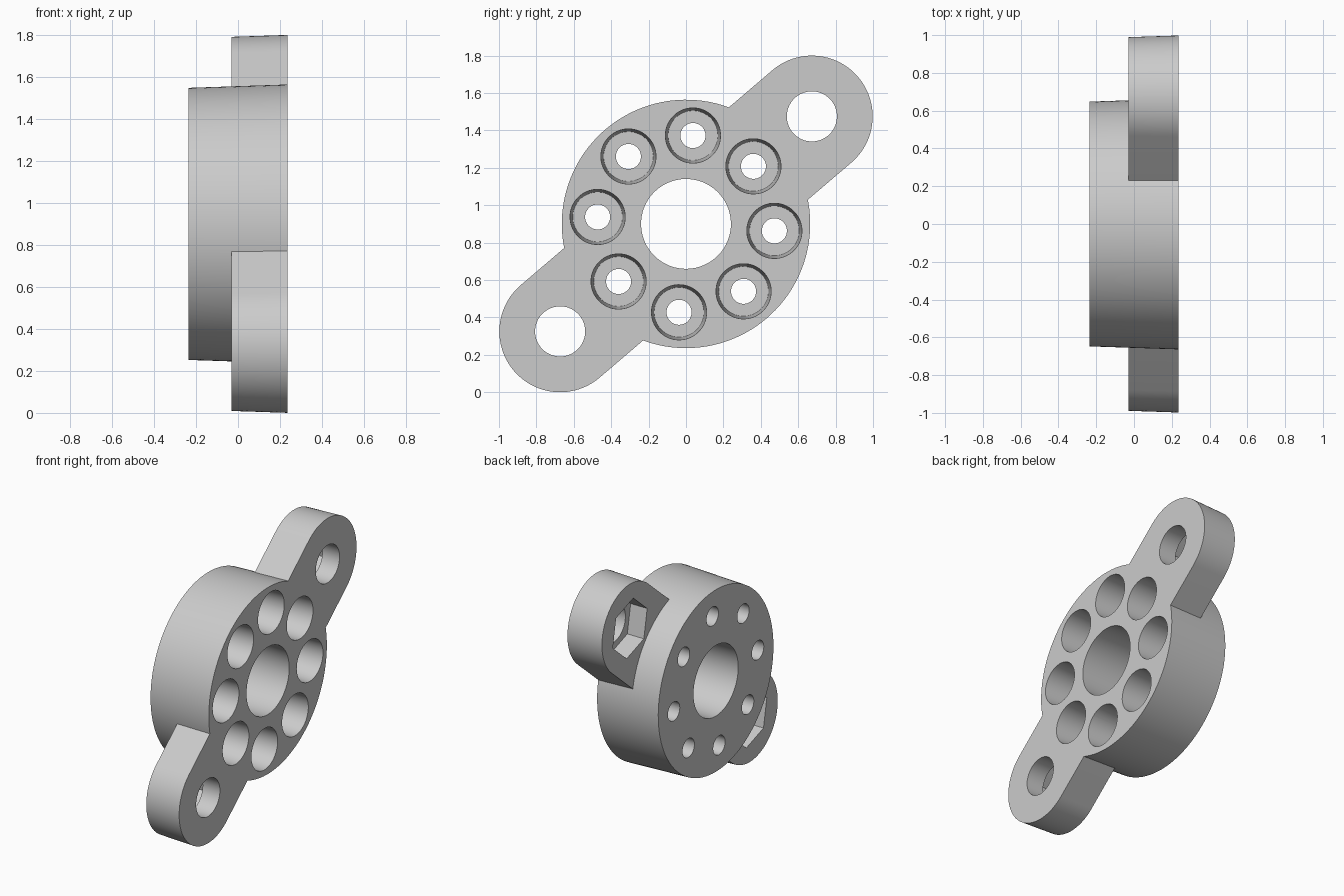
import bpy, bmesh, math

if "Cube" in bpy.data.objects:
    bpy.data.objects.remove(bpy.data.objects["Cube"])

AXIS = math.radians(40.5)    # tilt of the line through both lugs
CZ = 0.90                    # height of the flange centre
LUG = 0.885                  # lug distance from the centre
BACK, FRONT, LUG_BACK = -0.235, 0.235, -0.03

grey = bpy.data.materials.new("light grey")
grey.diffuse_color = (0.6, 0.6, 0.6, 1)
grey.use_nodes = True
grey.node_tree.nodes["Principled BSDF"].inputs["Base Color"].default_value = grey.diffuse_color


def loft(name, sections):
    """Closed solid through (x, [(y, z), ...]) sections along x."""
    bm = bmesh.new()
    rings = [[bm.verts.new((x, y, z)) for y, z in pts] for x, pts in sections]
    n = len(rings[0])
    for a, b in zip(rings, rings[1:]):
        for i in range(n):
            j = (i + 1) % n
            bm.faces.new((a[i], a[j], b[j], b[i]))
    bm.faces.new(rings[0])
    bm.faces.new(rings[-1])
    bmesh.ops.recalc_face_normals(bm, faces=bm.faces)
    me = bpy.data.meshes.new(name)
    bm.to_mesh(me)
    bm.free()
    me.materials.append(grey)
    ob = bpy.data.objects.new(name, me)
    bpy.context.collection.objects.link(ob)
    return ob


def polar(dist, ang):
    return dist * math.cos(ang), CZ + dist * math.sin(ang)


def circle(center, r, n=64):
    return [(center[0] + r * math.cos(AXIS + math.tau * i / n),
             center[1] + r * math.sin(AXIS + math.tau * i / n)) for i in range(n)]


def stadium(r, n=48):
    pts = []
    for end in (AXIS, AXIS + math.pi):
        c = polar(LUG, end)
        for i in range(n + 1):
            a = end - math.pi / 2 + math.pi * i / n
            pts.append((c[0] + r * math.cos(a), c[1] + r * math.sin(a)))
    return pts


def combine(target, tool, operation):
    mod = target.modifiers.new("combine", 'BOOLEAN')
    mod.operation, mod.solver, mod.object = operation, 'EXACT', tool
    bpy.context.view_layer.objects.active = target
    bpy.ops.object.modifier_apply(modifier=mod.name)
    bpy.data.objects.remove(tool)


# Drafted round body joined with the two-ended lug bar
mid = (0, CZ)
flange = loft("flange_body", [(BACK, circle(mid, 0.648, 128)), (FRONT, circle(mid, 0.664, 128))])
lugs = loft("lug_bar", [(LUG_BACK, stadium(0.316)), (FRONT, stadium(0.325))])
combine(flange, lugs, 'UNION')

# Centre bore
combine(flange, loft("bore_cutter", [(BACK - 0.01, circle(mid, 0.252)),
                                     (FRONT + 0.01, circle(mid, 0.24))]), 'DIFFERENCE')

# Ring of eight counterbored bolt holes
for k in range(8):
    c = polar(0.474, AXIS + k * math.tau / 8)
    combine(flange, loft("bolt_hole_cutter", [
        (BACK - 0.01, circle(c, 0.067, 48)), (-0.12, circle(c, 0.067, 48)),
        (-0.12, circle(c, 0.133, 48)), (FRONT + 0.01, circle(c, 0.148, 48))]), 'DIFFERENCE')

# Lug holes with hexagonal nut pockets at the back
for end in (AXIS, AXIS + math.pi):
    c = polar(LUG, end)
    combine(flange, loft("lug_hole_cutter", [(0.05, circle(c, 0.134)),
                                             (FRONT + 0.01, circle(c, 0.134))]), 'DIFFERENCE')
    combine(flange, loft("nut_pocket_cutter", [(LUG_BACK - 0.01, circle(c, 0.205, 6)),
                                               (0.10, circle(c, 0.205, 6))]), 'DIFFERENCE')

# Smooth walls, sharp rims
bpy.ops.object.select_all(action='DESELECT')
flange.select_set(True)
bpy.context.view_layer.objects.active = flange
bpy.ops.object.shade_smooth_by_angle(angle=math.radians(30))
